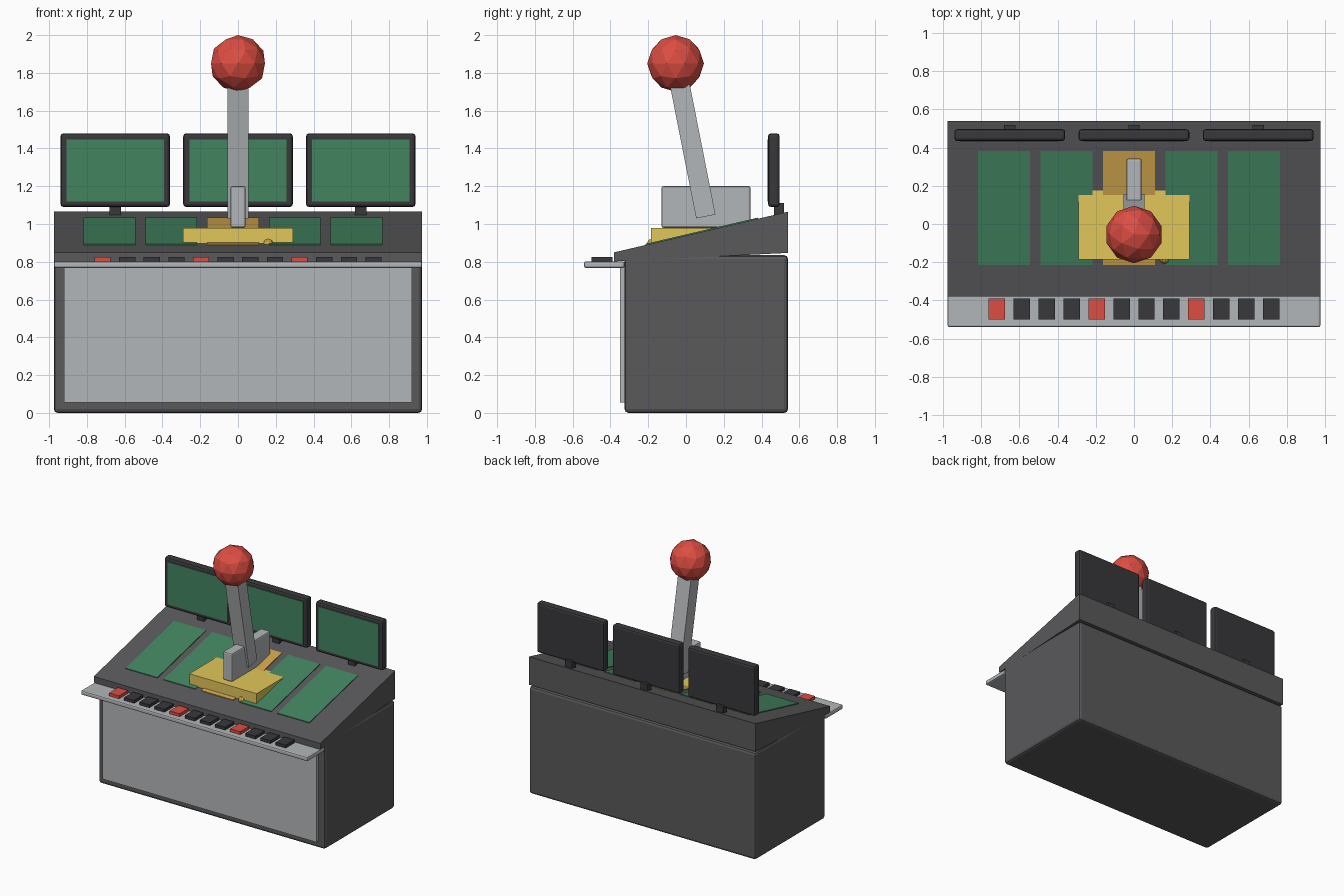
import bpy, bmesh, math
from mathutils import Matrix, Vector

if "Cube" in bpy.data.objects:
    bpy.data.objects.remove(bpy.data.objects["Cube"])


def material(name, r, g, b):
    m = bpy.data.materials.new(name)
    m.diffuse_color = (r, g, b, 1)
    m.use_nodes = True
    m.node_tree.nodes["Principled BSDF"].inputs["Base Color"].default_value = m.diffuse_color
    return m


DARK = material("dark_grey", 0.10, 0.10, 0.105)
BLACK = material("charcoal", 0.04, 0.04, 0.045)
STEEL = material("steel", 0.45, 0.47, 0.48)
GREEN = material("green", 0.055, 0.23, 0.115)
YELLOW = material("yellow", 0.76, 0.57, 0.10)
ORANGE = material("ochre", 0.62, 0.37, 0.07)
RED = material("red", 0.72, 0.075, 0.055)


def finish(name, bm, mat, bevel=0):
    me = bpy.data.meshes.new(name)
    bmesh.ops.recalc_face_normals(bm, faces=bm.faces)
    bm.to_mesh(me)
    bm.free()
    ob = bpy.data.objects.new(name, me)
    bpy.context.collection.objects.link(ob)
    me.materials.append(mat)
    if bevel:
        mod = ob.modifiers.new("bevel", 'BEVEL')
        mod.width, mod.segments = bevel, 2
    return ob


def box(name, x, y, z, mat, bevel=0):
    """Box from (min, max) ranges on each axis."""
    bm = bmesh.new()
    size = [b - a for a, b in (x, y, z)]
    mid = Vector([(a + b) / 2 for a, b in (x, y, z)])
    bmesh.ops.create_cube(bm, size=1, matrix=Matrix.Translation(mid) @ Matrix.Diagonal((*size, 1)))
    return finish(name, bm, mat, bevel)


def extrude_x(name, profile, x0, x1, mat):
    """Side profile of (y, z) points extruded along x."""
    bm = bmesh.new()
    face = bm.faces.new([bm.verts.new((x0, y, z)) for y, z in profile])
    new = bmesh.ops.extrude_face_region(bm, geom=[face])["geom"]
    verts = [v for v in new if isinstance(v, bmesh.types.BMVert)]
    bmesh.ops.translate(bm, verts=verts, vec=(x1 - x0, 0, 0))
    return finish(name, bm, mat)


def ball(name, centre, radius, mat):
    bm = bmesh.new()
    bmesh.ops.create_icosphere(bm, subdivisions=2, radius=radius, matrix=Matrix.Translation(centre))
    return finish(name, bm, mat)


def slope(y):
    return 0.85 + (y + 0.38) * 0.2337


# Cabinet with front panel
box("cabinet", (-0.975, 0.975), (-0.325, 0.54), (0, 0.835), DARK, 0.02)
box("front_panel", (-0.92, 0.92), (-0.35, -0.30), (0.055, 0.80), STEEL)

# Sloping console top
extrude_x("console_top", [(-0.38, 0.802), (-0.38, 0.85), (0.54, 1.065), (0.54, 0.847)],
          -0.975, 0.975, DARK)

# Button shelf and its row of keys
box("button_shelf", (-0.975, 0.975), (-0.54, -0.325), (0.768, 0.802), STEEL, 0.01)
for i in range(12):
    x = -0.717 + i * 0.1304
    box(f"button_{i + 1}", (x - 0.043, x + 0.043), (-0.50, -0.39), (0.79, 0.825),
        BLACK if i % 4 else RED)

# Inlaid panels on the slope, the middle one ochre
for i in range(5):
    x = -0.68 + i * 0.327
    a, b = -0.215, 0.382
    extrude_x(f"inlay_{i + 1}", [(a, slope(a) - 0.02), (a, slope(a) + 0.006),
                                 (b, slope(b) + 0.006), (b, slope(b) - 0.02)],
              x - 0.137, x + 0.137, ORANGE if i == 2 else GREEN)

# Lever base block with a small knob low on its front
extrude_x("lever_base", [(-0.185, 0.89), (-0.185, 0.98), (0.19, 0.98)], -0.29, 0.29, YELLOW)
ball("base_knob", (0.16, -0.18, 0.895), 0.027, ORANGE)

# Lever bracket, tilted lever and ball handle
box("lever_bracket", (-0.04, 0.04), (-0.13, 0.342), (0.98, 1.2), STEEL, 0.01)
foot, top = Vector((0, 0.105, 1.04)), Vector((0, -0.055, 1.85))
lever = box("lever", (-0.056, 0.056), (-0.052, 0.052), (0, (top - foot).length), STEEL)
lever.location = foot
lever.rotation_euler.x = math.atan2(foot.y - top.y, top.z - foot.z)
ball("lever_handle", top, 0.15, RED)

# Three monitors on short stands
for name, x in (("left", -0.65), ("middle", 0), ("right", 0.65)):
    box(f"{name}_monitor", (x - 0.29, x + 0.29), (0.434, 0.496), (1.09, 1.48), BLACK, 0.016)
    box(f"{name}_screen", (x - 0.258, x + 0.258), (0.432, 0.45), (1.118, 1.448), GREEN)
    box(f"{name}_stand", (x - 0.03, x + 0.03), (0.466, 0.518), (1.03, 1.11), BLACK)
